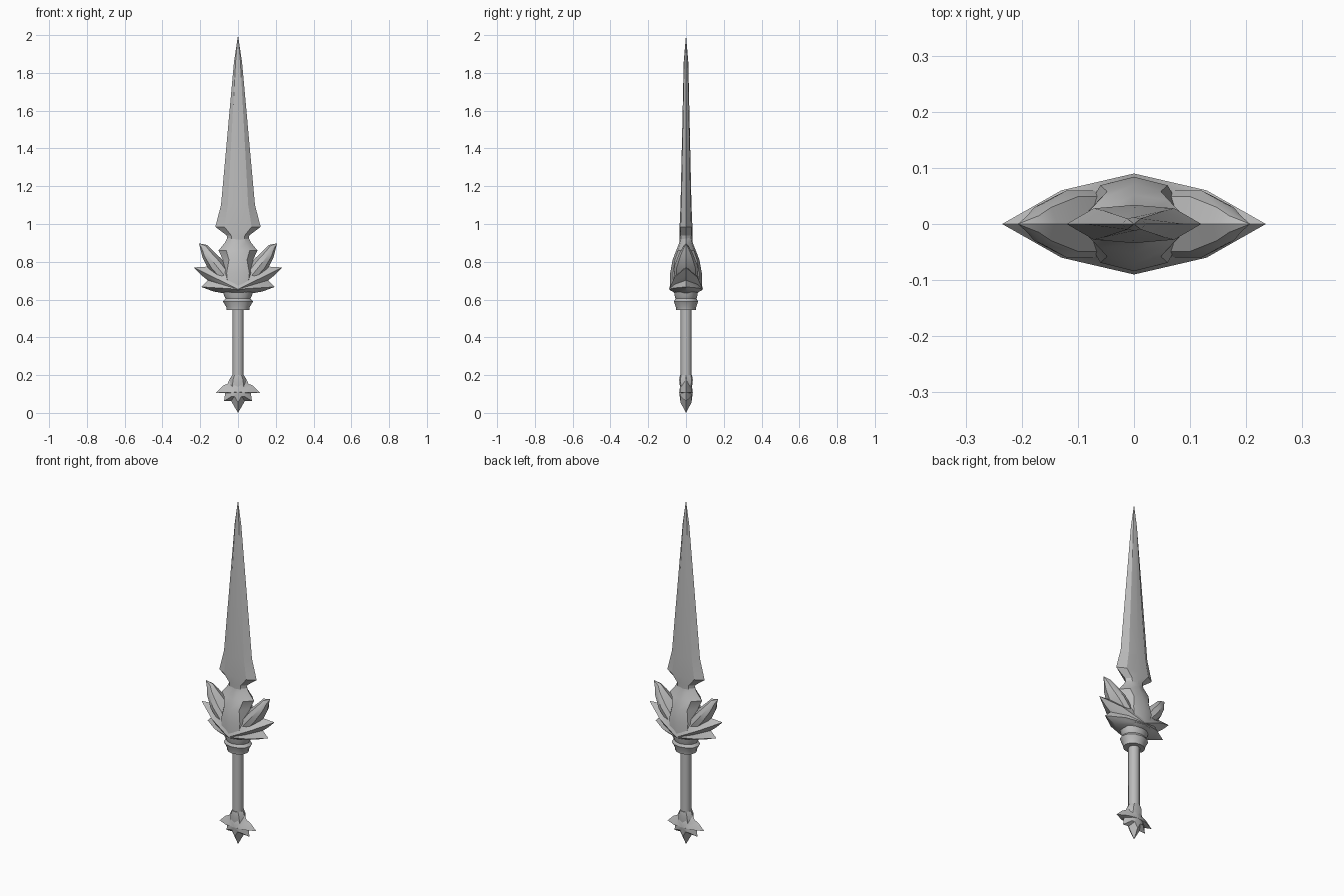
import bpy, bmesh, math

cube = bpy.data.objects.get("Cube")
if cube:
    bpy.data.objects.remove(cube, do_unlink=True)

# Single bare-metal grey
steel = bpy.data.materials.new("plain grey steel")
steel.use_nodes = True
GREY = (0.5, 0.5, 0.5, 1)
steel.diffuse_color = GREY
steel.node_tree.nodes["Principled BSDF"].inputs["Base Color"].default_value = GREY


def finish(name, bm, angle=35):
    """Weld, orient and shade a bmesh, then link it as an object."""
    bmesh.ops.remove_doubles(bm, verts=bm.verts, dist=0.0005)
    bmesh.ops.recalc_face_normals(bm, faces=bm.faces)
    mesh = bpy.data.meshes.new(name)
    bm.to_mesh(mesh)
    bm.free()
    mesh.materials.append(steel)
    obj = bpy.data.objects.new(name, mesh)
    bpy.context.collection.objects.link(obj)
    bpy.ops.object.select_all(action='DESELECT')
    obj.select_set(True)
    bpy.context.view_layer.objects.active = obj
    bpy.ops.object.shade_smooth_by_angle(angle=math.radians(angle))
    return obj


def loft(name, rows, section, tilt=0, side=1, angle=35):
    """Skin a section through rows of (x, z, half width, half depth)."""
    bm = bmesh.new()
    ca, sa = math.cos(tilt), math.sin(tilt)
    rings = [[bm.verts.new((side * (x + u * w * ca), v * d, z + u * w * sa))
              for u, v in section] for x, z, w, d in rows]
    n = len(section)
    for a, b in zip(rings, rings[1:]):
        for i in range(n):
            j = (i + 1) % n
            bm.faces.new((a[i], a[j], b[j], b[i]))
    bm.faces.new(rings[0])
    bm.faces.new(rings[-1])
    return finish(name, bm, angle)


def leaf_relief(name, half_outline, apex_z, apex_y, ring, ring_y):
    """Pointed outline rising through a mid ring to a front and a back apex."""
    mirrored = [(-x, z) for x, z in reversed(half_outline) if x > 0]
    outline = half_outline + mirrored
    bm = bmesh.new()
    rim = [bm.verts.new((x, 0, z)) for x, z in outline]
    n = len(rim)
    for s in (-1, 1):
        apex = bm.verts.new((0, s * apex_y, apex_z))
        mid = [bm.verts.new((x * ring, s * ring_y, apex_z + (z - apex_z) * ring))
               for x, z in outline]
        for i in range(n):
            j = (i + 1) % n
            bm.faces.new((rim[i], rim[j], mid[j], mid[i]))
            bm.faces.new((mid[i], mid[j], apex))
    return finish(name, bm, 30)


def polygon(n):
    return [(math.cos(i * math.tau / n), math.sin(i * math.tau / n)) for i in range(n)]


BEVELLED = [(1, 0), (.6, .82), (0, 1), (-.6, .82), (-1, 0), (-.6, -.82), (0, -1), (.6, -.82)]

# Blade, flared just above the guard
loft("blade", [(0, .86, .05, .032), (0, .94, .06, .034), (0, .985, .12, .034),
               (0, 1.1, .09, .029), (0, 1.86, .021, .012), (0, 2, 0, 0)], BEVELLED, angle=20)

# Swollen heart of the guard
loft("guard_core", [(0, .63, .06, .05), (0, .65, .085, .085), (0, .74, .1, .084),
                    (0, .81, .08, .071), (0, .86, .103, .052), (0, .9, .07, .036),
                    (0, .94, .05, .03)], BEVELLED)

# Spiked leaves fanning out of the guard
leaf_relief("guard_leaves",
            [(0, .84), (.08, .81), (.15, .775), (.235, .77), (.195, .73), (.16, .702),
             (.195, .667), (.13, .643), (.07, .632), (0, .63)],
            .655, .09, .55, .06)

# Upper horns
for side, label in ((1, "left"), (-1, "right")):
    loft(f"{label}_horn", [(.05, .70, .04, .06), (.12, .785, .045, .06),
                           (.163, .843, .032, .036), (.18, .875, .022, .018),
                           (.207, .898, 0, 0)],
         BEVELLED, math.radians(-38), side)

# Flared collar and grip
loft("collar", [(0, .545, .06, .052), (0, .56, .062, .054), (0, .59, .08, .064),
                (0, .605, .066, .056), (0, .62, .074, .06), (0, .645, .08, .064)], polygon(12))
loft("grip", [(0, .16, .03, .03), (0, .56, .03, .03)], polygon(8), angle=50)

# Leafy pommel with its neck
loft("pommel_neck", [(0, .12, .05, .03), (0, .175, .045, .036), (0, .2, .031, .032)], BEVELLED)
leaf_relief("pommel_leaves",
            [(0, .2), (.04, .188), (.055, .155), (.08, .143), (.118, .106), (.068, .104),
             (.074, .062), (.037, .064), (0, 0)],
            .11, .036, .5, .029)
